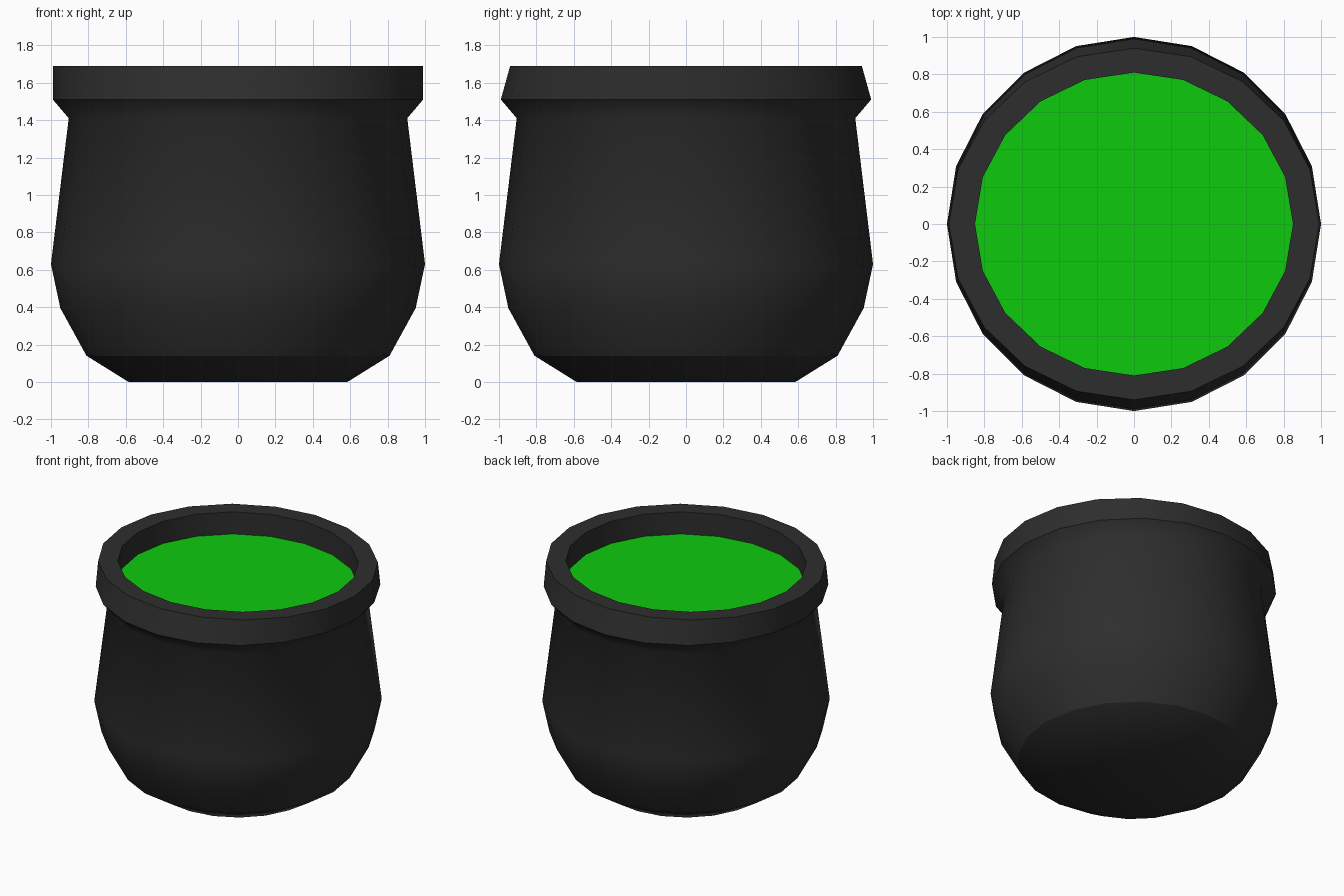
import bpy
import bmesh
from math import cos, sin, tau

SIDES = 20

cube = bpy.data.objects.get("Cube")
if cube:
    bpy.data.objects.remove(cube, do_unlink=True)


def make_material(name, color):
    mat = bpy.data.materials.new(name)
    mat.use_nodes = True
    mat.diffuse_color = color
    bsdf = mat.node_tree.nodes["Principled BSDF"]
    bsdf.inputs["Base Color"].default_value = color
    bsdf.inputs["Roughness"].default_value = 0.8
    return mat


def add_ring(bm, rx, ry, z):
    angles = [tau * i / SIDES for i in range(SIDES)]
    return [bm.verts.new((rx * cos(a), ry * sin(a), z)) for a in angles]


def ring_edges(bm, ring):
    return [bm.edges.get((ring[i - 1], ring[i])) for i in range(SIDES)]


def finish(name, bm, mat):
    mesh = bpy.data.meshes.new(name)
    bm.to_mesh(mesh)
    bm.free()
    mesh.materials.append(mat)
    obj = bpy.data.objects.new(name, mesh)
    bpy.context.collection.objects.link(obj)
    return obj


iron = make_material("black iron", (0.027, 0.027, 0.027, 1))
brew = make_material("green liquid", (0.004, 0.59, 0.004, 1))

# Pot wall: x radius, y radius, height, sharp ring
LIQUID_Z = 1.52
profile = [
    (0.585, 0.585, 0.0, False),
    (0.81, 0.81, 0.14, True),
    (0.95, 0.95, 0.395, False),
    (1.0, 1.0, 0.63, False),
    (0.905, 0.905, 1.41, False),
    (0.99, 0.99, 1.51, True),
    (0.99, 0.94, 1.69, True),
    (0.85, 0.81, 1.69, True),
    (0.85, 0.81, LIQUID_Z, False),
]
bm = bmesh.new()
rings = [add_ring(bm, rx, ry, z) for rx, ry, z, _ in profile]
for low, high in zip(rings, rings[1:]):
    for i in range(SIDES):
        bm.faces.new((low[i - 1], low[i], high[i], high[i - 1]))
bm.faces.new(reversed(rings[0]))
for face in bm.faces:
    face.smooth = True
for ring, row in zip(rings, profile):
    if row[3]:
        for edge in ring_edges(bm, ring):
            edge.smooth = False
finish("cauldron_pot", bm, iron)

# Liquid surface just below the rim
bm = bmesh.new()
bm.faces.new(add_ring(bm, 0.85, 0.81, LIQUID_Z))
finish("liquid_surface", bm, brew)
